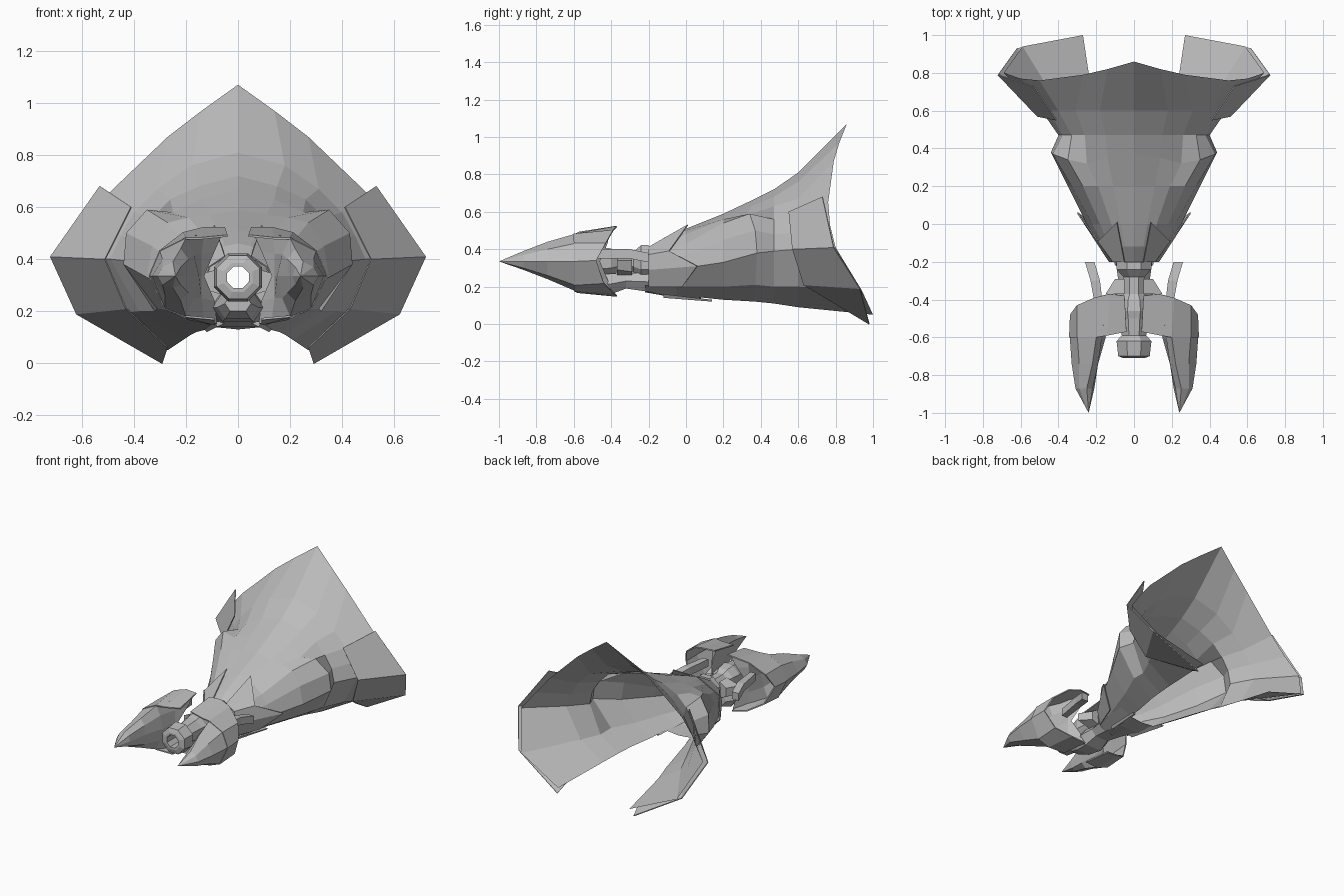
import bpy
import bmesh
from math import cos, sin, tau

default_cube = bpy.data.objects.get("Cube")
if default_cube:
    bpy.data.objects.remove(default_cube)

UNIT = 0.01  # part coordinates are given in hundredths

hull_grey = bpy.data.materials.new("hull grey")
hull_grey.use_nodes = True
colour = (0.5, 0.5, 0.5, 1)
hull_grey.diffuse_color = colour
hull_grey.node_tree.nodes["Principled BSDF"].inputs["Base Color"].default_value = colour


def section(y, *points):
    """Place a list of x, z pairs on the cross-section plane at y."""
    return [(x, y, z) for x, z in points]


def loft(name, rows, closed=False, cap_start=False, cap_end=False,
         mirror=True, thickness=0):
    """Skin a surface across matching rows of points."""
    bm = bmesh.new()
    rings = [[bm.verts.new([c * UNIT for c in point]) for point in row] for row in rows]
    count = len(rings[0])
    for first, second in zip(rings, rings[1:]):
        for i in range(count if closed else count - 1):
            j = (i + 1) % count
            bm.faces.new((first[i], first[j], second[j], second[i]))
    if cap_start:
        bm.faces.new(rings[0])
    if cap_end:
        bm.faces.new(rings[-1])
    bmesh.ops.remove_doubles(bm, verts=bm.verts, dist=0.0005)
    bmesh.ops.recalc_face_normals(bm, faces=bm.faces)
    mesh = bpy.data.meshes.new(name)
    bm.to_mesh(mesh)
    bm.free()
    mesh.materials.append(hull_grey)
    obj = bpy.data.objects.new(name, mesh)
    bpy.context.collection.objects.link(obj)
    if thickness:
        solid = obj.modifiers.new("thickness", 'SOLIDIFY')
        solid.thickness = thickness
        solid.offset = 0
    if mirror:
        mod = obj.modifiers.new("mirror", 'MIRROR')
        mod.use_clip = True
    return obj


def ring(y, radius, height=33, sides=8):
    """A regular polygon around the barrel axis."""
    angles = [tau * (i + 0.5) / sides for i in range(sides)]
    return [(radius * cos(a), y, height + radius * sin(a)) for a in angles]


def block_section(y, half_width, low, high):
    """Bevelled block section around the centre line."""
    mid = (low + high) / 2
    inset = half_width * 0.6
    return section(y, (-inset, low), (inset, low), (half_width, mid),
                   (inset, high), (-inset, high), (-half_width, mid))


# Flared body, open at the back and along the underside
neck = section(-20, (0, 40), (4, 39), (7, 38), (9, 36), (11, 33), (12, 28), (9, 21), (4, 18))
loft("body_hood", [
    neck,
    section(-12, (0, 46), (5, 45), (9, 43), (13, 39), (16, 34), (17, 29), (12, 20), (5, 16)),
    section(0, (0, 51), (7, 50), (12, 48), (18, 43), (22, 37), (25, 30), (17, 20), (8, 15)),
    section(20, (0, 59), (11, 57), (19, 56), (27, 54), (33, 45), (35, 33), (24, 20), (12, 13)),
    [(0, 37, 67), (14, 35, 63), (25, 32, 58), (35, 34, 59),
     (43, 37, 50), (44, 38, 38), (31, 37, 21), (16, 37, 12)],
    section(47, (0, 72), (15, 68), (26, 63), (33, 56), (38, 48), (40, 39), (32, 20), (18, 11)),
    section(60, (0, 81), (18, 76), (31, 67), (40, 58), (45, 49), (49, 40), (38, 20), (21, 9)),
    [(0, 86, 107), (14, 82, 97), (27, 79, 87), (50, 76, 65),
     (60, 77, 53), (69, 80, 41), (59, 94, 18), (27, 100, 5)],
])

# Bulkhead closing the neck around the bore
loft("neck_bulkhead", [
    neck,
    section(-20, (0, 38), (2, 38), (3, 37), (4, 36), (5, 34), (4, 31), (2, 29), (0, 28)),
])

# Outer side plates around the rear rim
loft("rear_side_plate", [
    [(41, 55, 60), (51, 57, 40), (43, 63, 21), (27, 88, 6)],
    [(53, 73, 68), (72, 79, 41), (62, 93, 19), (29, 98, 0)],
], thickness=0.006)

# Swept collar with pointed tails at the neck
loft("neck_collar", [
    section(-20, (5, 41), (11, 37), (13, 29), (11, 20)),
    [(9, 1, 53), (19, -9, 39), (30, 6, 31), (18, -2, 20)],
], thickness=0.006)

# Belly plate and its small fins
loft("belly_plate", [
    section(-22, (0, 17), (6, 18), (10, 21)),
    section(-5, (0, 14), (7, 14), (15, 20)),
    section(8, (0, 13), (10, 14), (17, 18)),
])
loft("belly_fin", [
    section(-12, (4, 16), (9, 16), (8, 14)),
    section(14, (10, 13), (13, 13), (12, 12)),
], closed=True, cap_start=True, cap_end=True)

# Pointed front claws
loft("claw_spike", [
    [(24, -100, 33.5)] * 8,
    section(-87, (21, 33.5), (22, 37), (25, 39), (29, 37), (31, 33.5), (29, 30), (25, 29), (22, 30)),
    section(-74, (19, 33.5), (19, 40), (22, 44), (29, 40), (33, 33.5), (28, 26), (22, 24), (19, 27)),
    section(-60, (15, 33.5), (17, 42), (20, 48), (30, 43), (34, 33.5), (28, 21), (20, 18), (17, 25)),
], closed=True)

# Curved claw shells with notched rear edges
claw_rear = [(5, -38, 52), (13, -37, 52), (21, -39, 50), (30, -43, 43),
             (33.5, -48, 34), (28, -44, 22), (19, -39, 17), (9, -37, 15)]
loft("claw_shell", [
    [(4, -57, 49), (14, -59, 48), (20, -60, 48), (30, -60, 43),
     (34, -60, 33.5), (28, -60, 21), (20, -60, 18), (9, -58, 17)],
    claw_rear,
], thickness=0.008)

# Inner walls of the claws, facing the barrel
loft("claw_inner_wall", [
    [(20, -60, 48), (17, -60, 42), (15, -60, 33.5), (17, -60, 25), (20, -60, 18)],
    [(13, -48, 50), (14, -48, 42), (14, -48, 33.5), (14, -48, 25), (13, -48, 17)],
    [(5, -40, 52), (9, -42, 43), (13, -46, 33.5), (9, -42, 24), (8, -39, 15)],
])

# Struts linking the claws to the neck
loft("claw_strut", [
    section(-47, (16, 35), (20, 35), (20, 40), (16, 40)),
    section(-30, (18, 35), (23, 35), (23, 40), (18, 40)),
    section(-20, (21, 33), (26, 33), (26, 38), (21, 38)),
], closed=True, cap_start=True, cap_end=True)
loft("strut_bracket", [
    section(-37, (5, 26), (15, 29), (15, 34), (5, 37)),
    section(-29, (5, 26), (10, 28), (10, 34), (5, 37)),
], closed=True, cap_start=True, cap_end=True)

# Hollow central barrel: outer steps, then back along the bore
barrel_profile = [(-71, 6), (-70, 9), (-62, 10), (-59, 7), (-50, 8), (-46, 9),
                  (-40, 8), (-37, 6), (-28, 6), (-24, 10), (-20, 10), (-20, 4.5), (-71, 4.5), (-71, 6)]
loft("barrel", [ring(y, r) for y, r in barrel_profile], closed=True, mirror=False)

# Lower housing under the barrel
loft("lower_housing", [
    block_section(-58, 5, 20, 26),
    block_section(-50, 8, 17, 26),
    block_section(-40, 10, 16, 27),
    block_section(-32, 8, 19, 27),
    block_section(-18, 10, 17, 28),
], closed=True, cap_start=True, cap_end=True, mirror=False)
